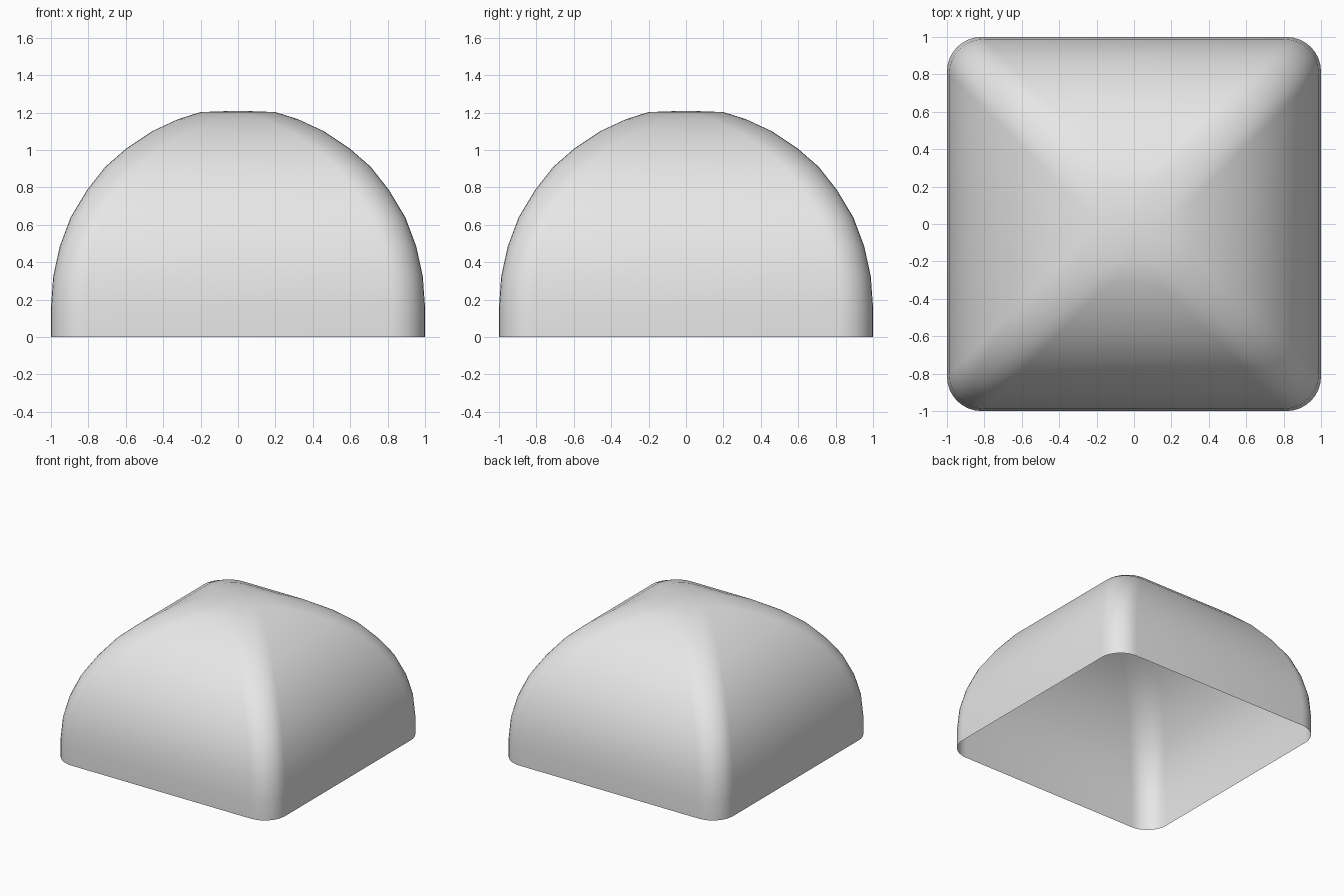
import bpy, bmesh, math

cube = bpy.data.objects.get("Cube")
if cube:
    bpy.data.objects.remove(cube, do_unlink=True)

# Half-width and height of each level of the dome
PROFILE = [(1.0, 0.0), (1.0, 0.16), (0.988, 0.325), (0.953, 0.485),
           (0.895, 0.64), (0.808, 0.785), (0.71, 0.91), (0.595, 1.01),
           (0.46, 1.10), (0.32, 1.165), (0.2, 1.203)]
RADIUS = 0.185
STEPS = 8
APEX = 1.21


def rounded_square(bm, half, z):
    """Ring of vertices: a square with rounded corners."""
    inner = half - RADIUS
    ring = []
    for corner in range(4):
        middle = math.pi / 4 + corner * math.pi / 2
        cx = math.copysign(inner, math.cos(middle))
        cy = math.copysign(inner, math.sin(middle))
        for i in range(STEPS + 1):
            a = (corner + i / STEPS) * math.pi / 2
            ring.append(bm.verts.new((cx + RADIUS * math.cos(a),
                                      cy + RADIUS * math.sin(a), z)))
    return ring


# Open shell, lofted from level to level and closed at the crown
bm = bmesh.new()
rings = [rounded_square(bm, half, z) for half, z in PROFILE]
count = len(rings[0])
for low, high in zip(rings, rings[1:]):
    for i in range(count):
        j = (i + 1) % count
        bm.faces.new((low[i], low[j], high[j], high[i]))
tip = bm.verts.new((0, 0, APEX))
for i in range(count):
    bm.faces.new((rings[-1][i], rings[-1][(i + 1) % count], tip))
for face in bm.faces:
    face.smooth = True

mesh = bpy.data.meshes.new("square_dome")
bm.to_mesh(mesh)
bm.free()
dome = bpy.data.objects.new("square_dome", mesh)
bpy.context.collection.objects.link(dome)

# Plain grey
grey = bpy.data.materials.new("light_grey")
grey.use_nodes = True
colour = (0.8, 0.8, 0.8, 1)
grey.diffuse_color = colour
grey.node_tree.nodes["Principled BSDF"].inputs["Base Color"].default_value = colour
mesh.materials.append(grey)
